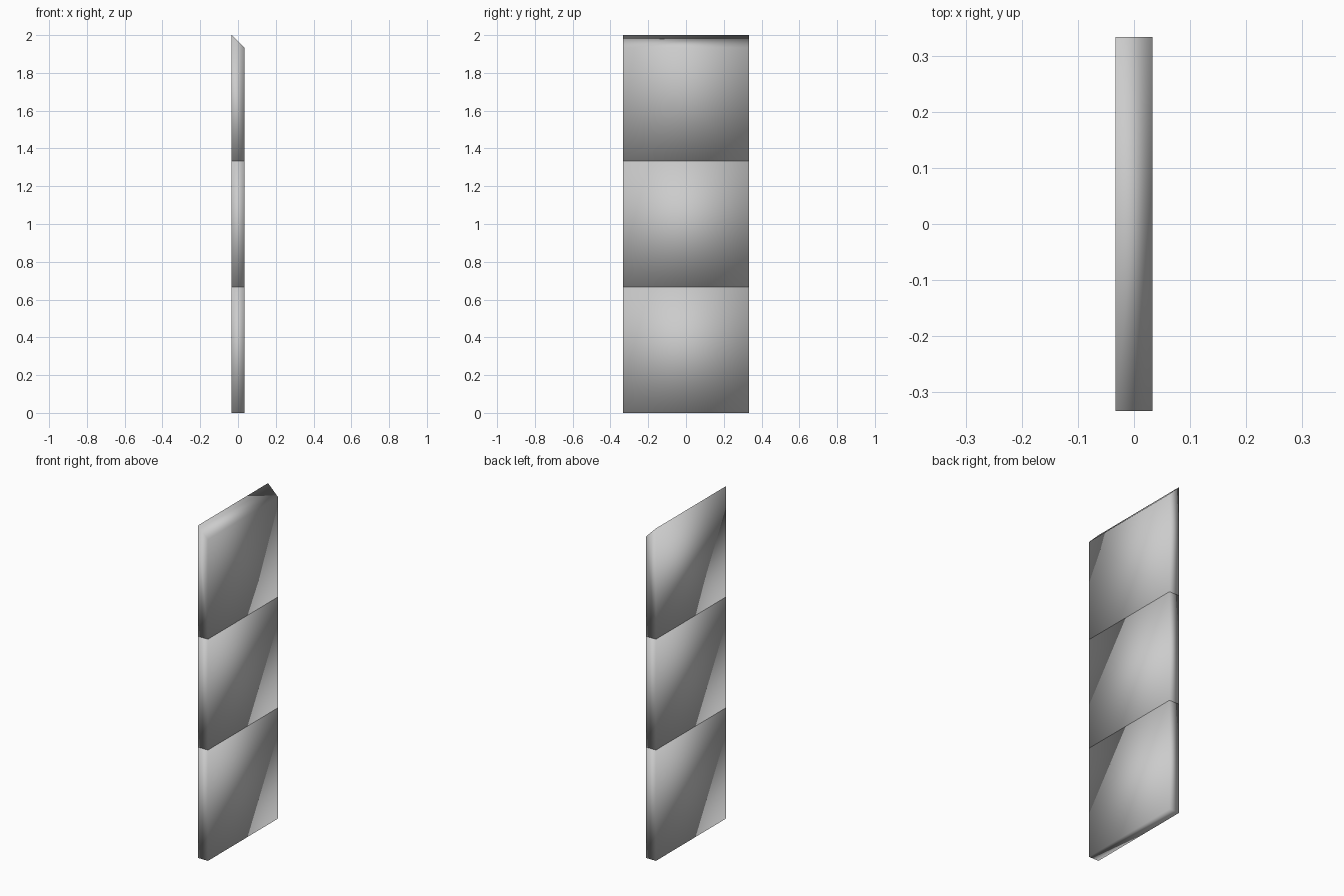
import bpy, bmesh

if "Cube" in bpy.data.objects:
    bpy.data.objects.remove(bpy.data.objects["Cube"])

W = 2 / 3          # panel width and height
T = W / 10         # panel thickness


def panel(name, z, slope=0.0):
    """Smooth-shaded closed slab; slope lowers the top edge on the +x side."""
    bm = bmesh.new()
    bmesh.ops.create_cube(bm, size=1)
    for v in bm.verts:
        top, right = v.co.z > 0, v.co.x > 0
        v.co.x *= T
        v.co.y *= W
        v.co.z = z + (W if top else 0)
        if top and right:
            v.co.z -= slope
    for f in bm.faces:
        f.smooth = True
    me = bpy.data.meshes.new(name)
    bm.to_mesh(me)
    bm.free()
    ob = bpy.data.objects.new(name, me)
    bpy.context.collection.objects.link(ob)
    return ob


# Three stacked wall panels, the last with a bevelled top
panel("lower_panel", 0)
panel("middle_panel", W)
panel("sloped_top_panel", 2 * W, slope=T)
